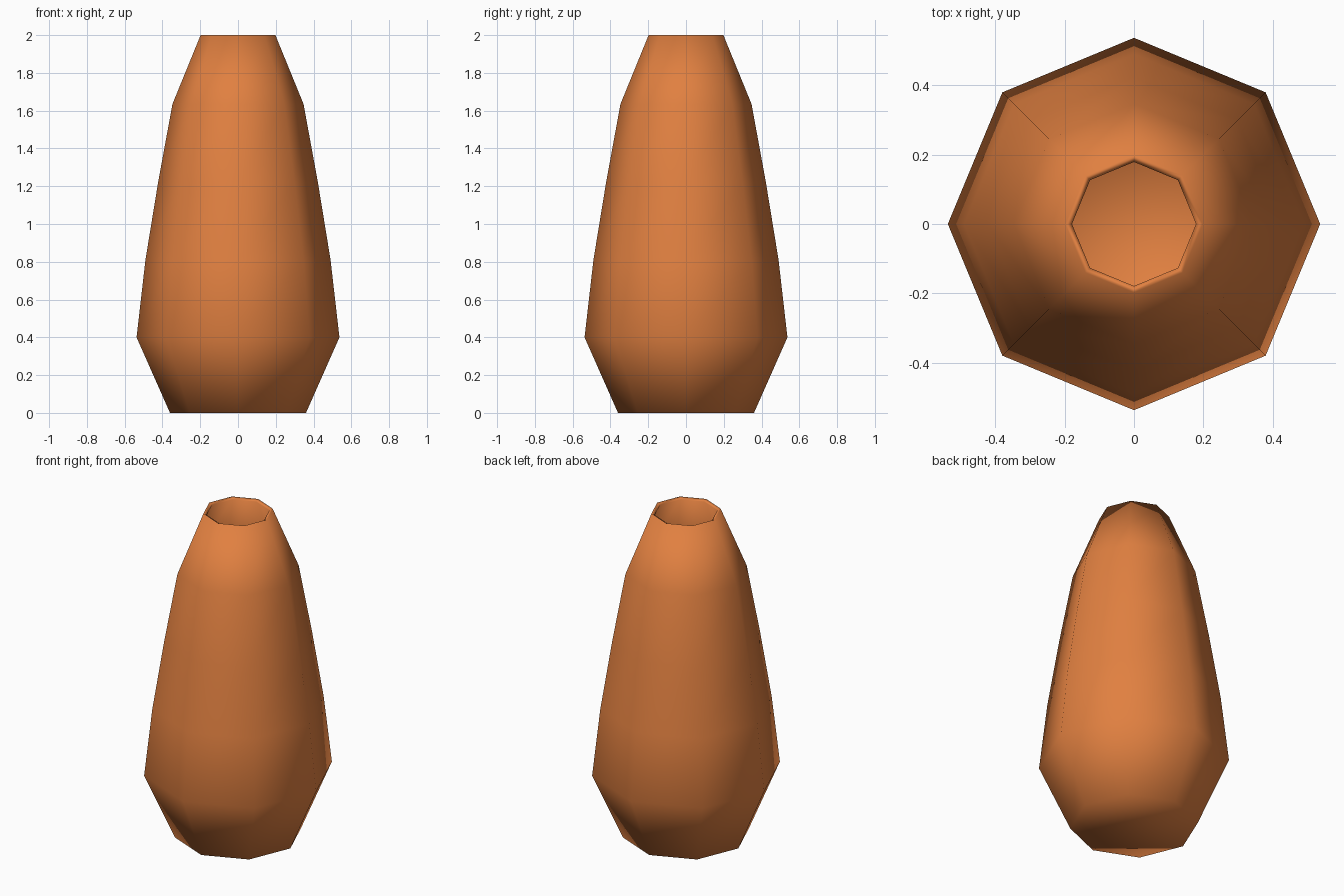
import bpy
import bmesh
from math import cos, sin, tau

SIDES = 8

cube = bpy.data.objects.get("Cube")
if cube:
    bpy.data.objects.remove(cube, do_unlink=True)

# Terracotta glaze
clay = bpy.data.materials.new("terracotta_orange")
clay.use_nodes = True
colour = (0.75, 0.216, 0.052, 1.0)
clay.diffuse_color = colour
clay.node_tree.nodes["Principled BSDF"].inputs["Base Color"].default_value = colour

# Wall profile as (radius, height): up the outer wall, then down the inner wall
outer_wall = [(0.36, 0.0), (0.537, 0.4), (0.49, 0.81),
              (0.423, 1.22), (0.347, 1.635), (0.198, 2.0)]
inner_wall = [(0.179, 1.99), (0.322, 1.625), (0.397, 1.216),
              (0.463, 0.807), (0.51, 0.403), (0.341, 0.019)]


def add_ring(bm, radius, height):
    """One octagonal ring with corners on the axes."""
    angles = [tau * i / SIDES for i in range(SIDES)]
    return [bm.verts.new((radius * cos(a), radius * sin(a), height)) for a in angles]


# Vase body: rings joined by quads, with a floor under each wall
bm = bmesh.new()
rings = [add_ring(bm, r, z) for r, z in outer_wall + inner_wall]
for low, high in zip(rings, rings[1:]):
    for i in range(SIDES):
        j = (i + 1) % SIDES
        bm.faces.new((low[i], low[j], high[j], high[i]))
bm.faces.new(rings[0][::-1])
bm.faces.new(rings[-1])

# The shell's faces point into the wall thickness
bmesh.ops.reverse_faces(bm, faces=bm.faces[:])
for face in bm.faces:
    face.smooth = True

mesh = bpy.data.meshes.new("vase")
bm.to_mesh(mesh)
bm.free()
mesh.materials.append(clay)
vase = bpy.data.objects.new("vase", mesh)
bpy.context.collection.objects.link(vase)
